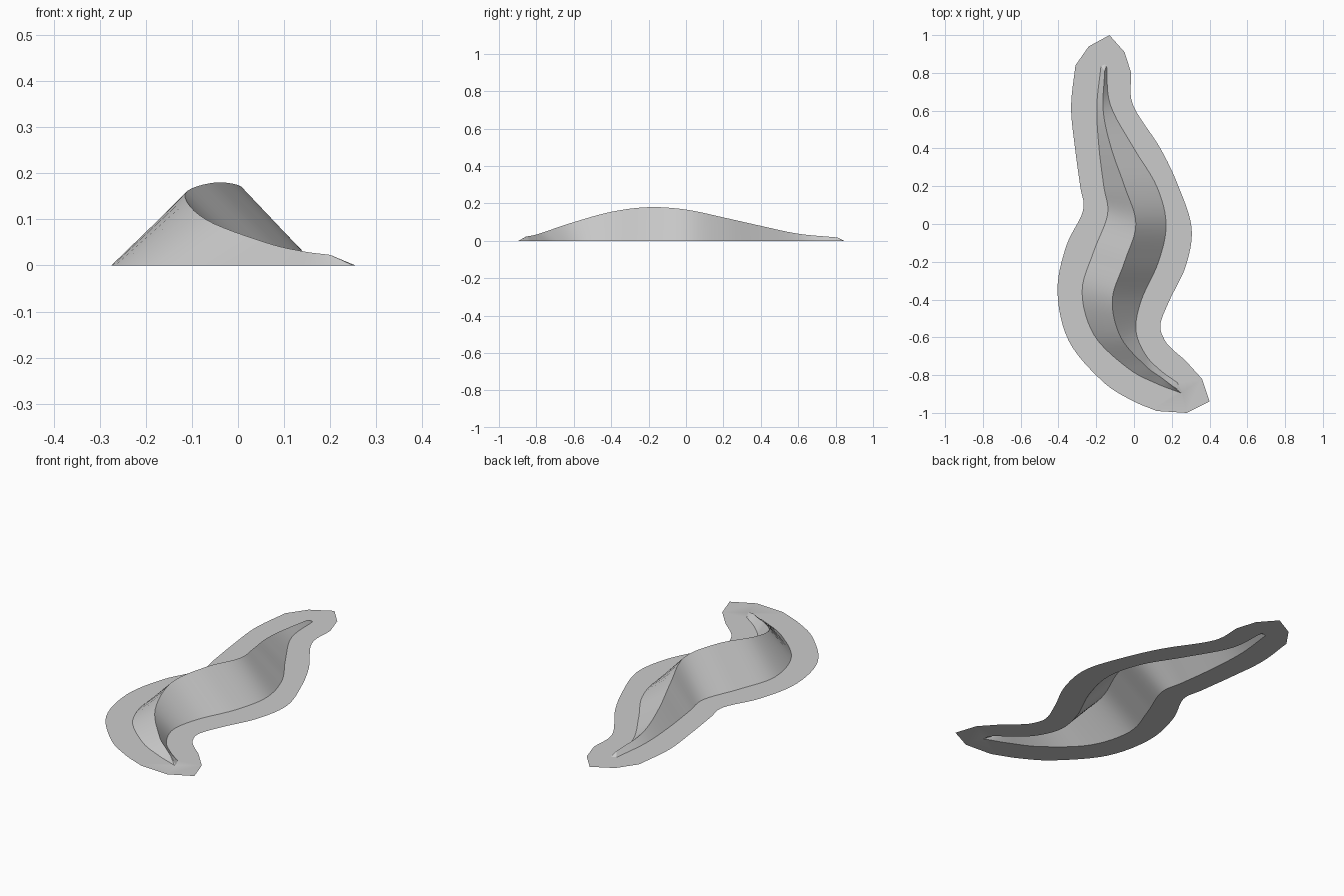
import bpy, bmesh, math
from mathutils import Vector

if "Cube" in bpy.data.objects:
    bpy.data.objects.remove(bpy.data.objects["Cube"])

# Guide lines running from the north tip to the south tip
OUTER_L = [(-.31, .84), (-.333, .62), (-.312, .4), (-.285, .2), (-.27, .07), (-.36, -.12),
           (-.405, -.36), (-.345, -.62), (-.17, -.83), (-.02, -.93), (.12, -.99)]
FOOT_L = [(-.175, .835), (-.197, .62), (-.185, .4), (-.16, .2), (-.14, .05), (-.215, -.15),
          (-.275, -.36), (-.21, -.59), (-.03, -.765), (.12, -.845), (.25, -.895)]
CREST = [(-.155, .81, .018), (-.163, .6, .038), (-.12, .4, .08), (-.05, .2, .125), (.01, 0, .167),
         (-.05, -.2, .18), (-.115, -.4, .155), (-.07, -.6, .10), (.06, -.75, .05),
         (.14, -.81, .031), (.2, -.855, .023)]
FOOT_R = [(-.145, .84), (-.125, .63), (0, .4), (.12, .2), (.17, 0), (.13, -.2),
          (.04, -.4), (.01, -.56), (.06, -.69), (.14, -.775), (.23, -.84)]
OUTER_R = [(-.015, .8), (-.005, .63), (.14, .4), (.235, .2), (.305, -.02), (.275, -.22),
           (.19, -.4), (.14, -.53), (.16, -.61), (.2, -.66), (.27, -.72)]
NORTH_RIM = [(-.24, .94), (-.13, 1), (-.05, .91)]
SOUTH_RIM = [(.28, -1), (.40, -.94), (.36, -.82)]


def v3(p):
    return Vector((p[0], p[1], p[2] if len(p) > 2 else 0))


def smooth_line(points, steps=6):
    """Catmull-Rom curve through the points."""
    p = [v3(q) for q in points]
    p = [2 * p[0] - p[1]] + p + [2 * p[-1] - p[-2]]
    out = []
    for i in range(1, len(p) - 2):
        a, b, c, d = p[i - 1:i + 3]
        for k in range(steps):
            t = k / steps
            out.append(.5 * (2 * b + (c - a) * t + (2 * a - 5 * b + 4 * c - d) * t ** 2
                             + (3 * b - a - 3 * c + d) * t ** 3))
    return out + [p[-2]]


bm = bmesh.new()
rows = [[bm.verts.new(p) for p in smooth_line(line)]
        for line in (OUTER_L, FOOT_L, CREST, FOOT_R, OUTER_R)]

# Skirt and slopes: strips between neighbouring lines
for left, right in zip(rows, rows[1:]):
    for i in range(len(left) - 1):
        bm.faces.new((left[i], left[i + 1], right[i + 1], right[i]))

# Rounded skirt ends and the small slopes closing each tip of the ridge
for end, rim, tip in ((0, NORTH_RIM, (-.155, .845, 0)), (-1, SOUTH_RIM, (.255, -.89, 0))):
    out_l, foot_l, crest, foot_r, out_r = [r[end] for r in rows]
    t = bm.verts.new(tip)
    rim_verts = [bm.verts.new(v3(p)) for p in rim]
    bm.faces.new((foot_l, crest, t))
    bm.faces.new((crest, foot_r, t))
    bm.faces.new([out_l] + rim_verts + [out_r, foot_r, t, foot_l])

for f in bm.faces:
    f.normal_update()
    if f.normal.z < 0:
        f.normal_flip()
    f.smooth = True

# Crisp crest, foot lines and tips
for e in bm.edges:
    if len(e.link_faces) == 2 and e.calc_face_angle(0) > math.radians(20):
        e.smooth = False
for row in rows[1:4]:
    for a, b in zip(row, row[1:]):
        bm.edges.get((a, b)).smooth = False

mesh = bpy.data.meshes.new("sand_dune")
bm.to_mesh(mesh)
bm.free()
dune = bpy.data.objects.new("sand_dune", mesh)
bpy.context.collection.objects.link(dune)
